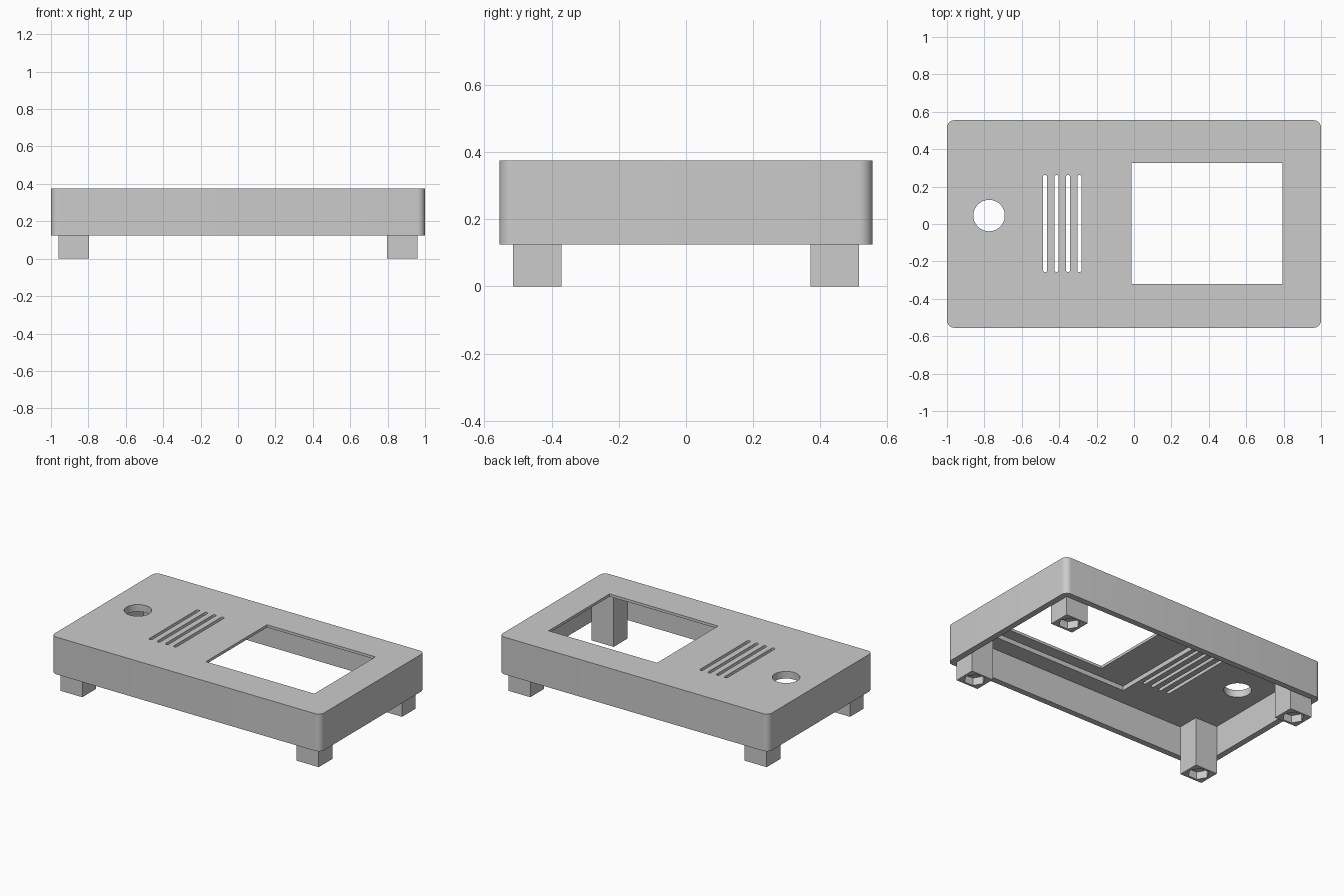
import bpy
import bmesh
from math import cos, sin, pi, radians

if "Cube" in bpy.data.objects:
    bpy.data.objects.remove(bpy.data.objects["Cube"])

GREY = bpy.data.materials.new("plain grey")
GREY.use_nodes = True
COLOUR = (0.6, 0.6, 0.6, 1)
GREY.diffuse_color = COLOUR
GREY.node_tree.nodes["Principled BSDF"].inputs["Base Color"].default_value = COLOUR

TOP, RIM, CEILING, LIP = 0.375, 0.125, 0.327, 0.357
HALF_X, HALF_Y, WALL = 1.0, 0.555, 0.04


def prism(name, outline, z0, z1):
    """Extrude a flat outline from z0 to z1."""
    bm = bmesh.new()
    base = bm.faces.new([bm.verts.new((x, y, z0)) for x, y in outline])
    side = bmesh.ops.extrude_face_region(bm, geom=[base])["geom"]
    moved = [v for v in side if isinstance(v, bmesh.types.BMVert)]
    bmesh.ops.translate(bm, verts=moved, vec=(0, 0, z1 - z0))
    bmesh.ops.recalc_face_normals(bm, faces=bm.faces)
    mesh = bpy.data.meshes.new(name)
    bm.to_mesh(mesh)
    bm.free()
    mesh.materials.append(GREY)
    obj = bpy.data.objects.new(name, mesh)
    bpy.context.collection.objects.link(obj)
    return obj


def ring(cx, cy, r, n):
    return [(cx + r * cos(2 * pi * i / n), cy + r * sin(2 * pi * i / n)) for i in range(n)]


def rect(x0, x1, y0, y1, r=0, steps=8):
    """Rectangle outline, with rounded corners when r is set."""
    if not r:
        return [(x0, y0), (x1, y0), (x1, y1), (x0, y1)]
    centres = [(x1 - r, y1 - r), (x0 + r, y1 - r), (x0 + r, y0 + r), (x1 - r, y0 + r)]
    return [(cx + r * cos(a), cy + r * sin(a))
            for q, (cx, cy) in enumerate(centres)
            for a in [(q + i / steps) * pi / 2 for i in range(steps + 1)]]


def activate(obj):
    bpy.ops.object.select_all(action="DESELECT")
    obj.select_set(True)
    bpy.context.view_layer.objects.active = obj


def cut(obj, cutter):
    """Subtract a cutter and throw it away."""
    activate(obj)
    mod = obj.modifiers.new("cut", "BOOLEAN")
    mod.operation, mod.solver, mod.object = "DIFFERENCE", "EXACT", cutter
    bpy.ops.object.modifier_apply(modifier=mod.name)
    bpy.data.objects.remove(cutter)


# Hollow case, open underneath
case = prism("case", rect(-HALF_X, HALF_X, -HALF_Y, HALF_Y, 0.04), RIM, TOP)
inner_x, inner_y = HALF_X - WALL, HALF_Y - WALL
cut(case, prism("cavity", rect(-inner_x, inner_x, -inner_y, inner_y), 0, CEILING))

# Screen recess in the ceiling and the window through it
cut(case, prism("recess", rect(-0.25, 0.87, -0.4, 0.4), 0.2, LIP))
cut(case, prism("window", rect(-0.013, 0.793, -0.322, 0.326), 0.2, 0.5))

# Round button hole and vent slots
cut(case, prism("button_hole", ring(-0.775, 0.045, 0.084, 48), 0.2, 0.5))
for i in range(4):
    x = -0.475 + 0.061 * i
    cut(case, prism("slot", rect(x - 0.011, x + 0.011, -0.257, 0.262, 0.01, 4), 0.2, 0.5))
activate(case)
bpy.ops.object.shade_smooth_by_angle(angle=radians(30))

# Corner legs with hexagonal nut pockets
for sx, side in ((-1, "right"), (1, "left")):
    for sy, end in ((-1, "front"), (1, "back")):
        cx, cy = sx * 0.878, sy * 0.4425
        leg = prism(f"{end}_{side}_leg", rect(cx - 0.082, cx + 0.082, cy - 0.0725, cy + 0.0725), 0, LIP)
        cut(leg, prism("nut_pocket", ring(cx, cy, 0.066, 6), -0.1, 0.05))
